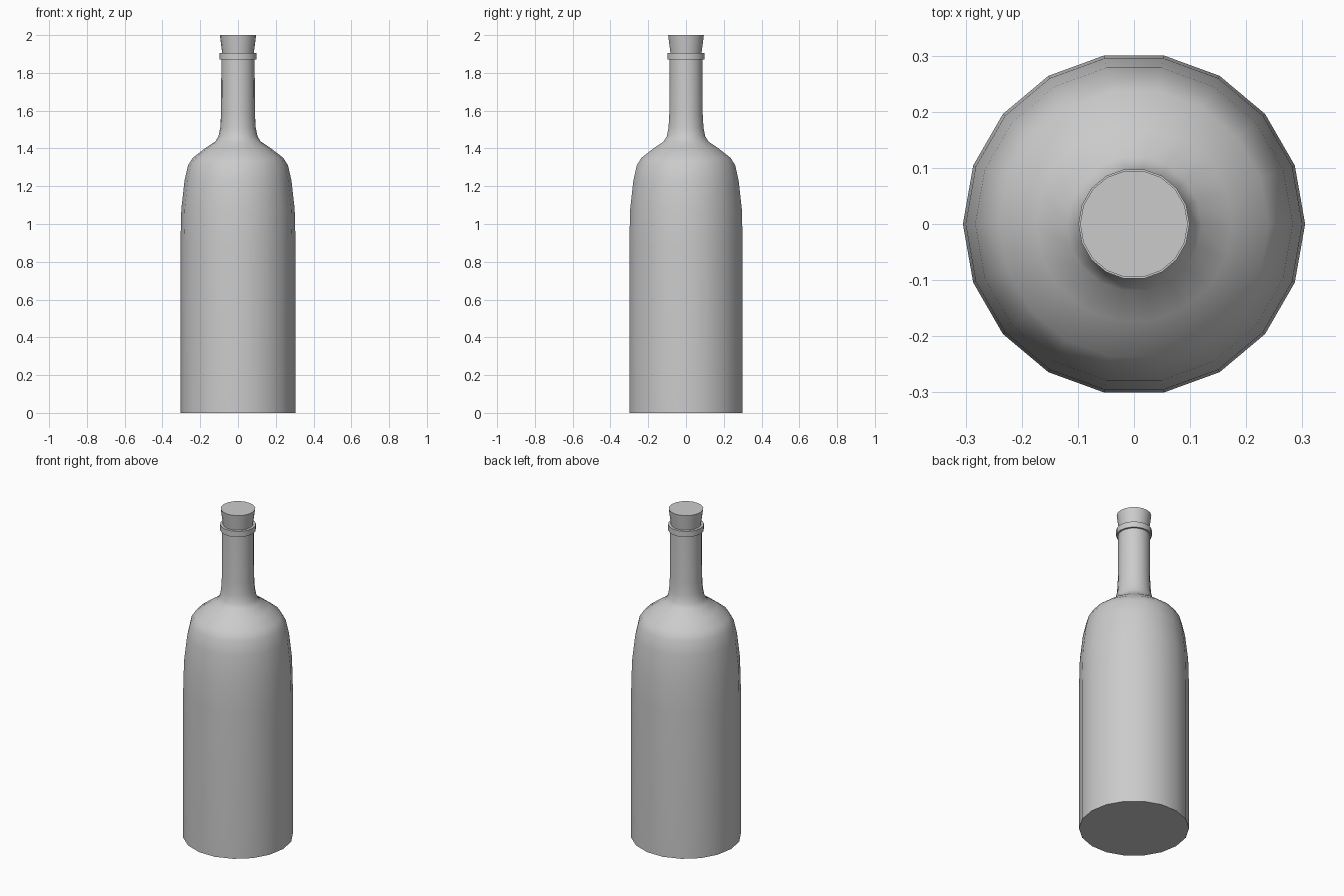
import bpy, bmesh, math

if "Cube" in bpy.data.objects:
    bpy.data.objects.remove(bpy.data.objects["Cube"])

SIDES = 18


def lathe(name, profile, smooth_angle):
    """Spin (radius, z) points around z; the ends are capped."""
    bm = bmesh.new()
    rings = []
    for r, z in profile:
        rings.append([bm.verts.new((r * math.cos(2 * math.pi * i / SIDES),
                                    r * math.sin(2 * math.pi * i / SIDES), z))
                      for i in range(SIDES)])
    for a, b in zip(rings, rings[1:]):
        for i in range(SIDES):
            j = (i + 1) % SIDES
            bm.faces.new((a[i], a[j], b[j], b[i]))
    bm.faces.new(rings[0][::-1])
    bm.faces.new(rings[-1])
    bmesh.ops.recalc_face_normals(bm, faces=bm.faces)
    mesh = bpy.data.meshes.new(name)
    bm.to_mesh(mesh)
    bm.free()
    obj = bpy.data.objects.new(name, mesh)
    bpy.context.collection.objects.link(obj)
    bpy.ops.object.select_all(action='DESELECT')
    obj.select_set(True)
    bpy.context.view_layer.objects.active = obj
    bpy.ops.object.shade_smooth_by_angle(angle=math.radians(smooth_angle))
    return obj


# Bottle body, shoulder, neck and lip band
lathe("bottle", [
    (0.305, 0), (0.305, 0.89), (0.30, 1.08), (0.283, 1.23), (0.265, 1.31),
    (0.24, 1.35), (0.175, 1.40), (0.12, 1.437), (0.103, 1.465),
    (0.094, 1.51), (0.09, 1.58), (0.088, 1.87), (0.099, 1.87),
    (0.099, 1.905), (0.083, 1.905)], 50)

# Tapered stopper
lathe("cork", [(0.083, 1.90), (0.096, 2.0)], 30)
